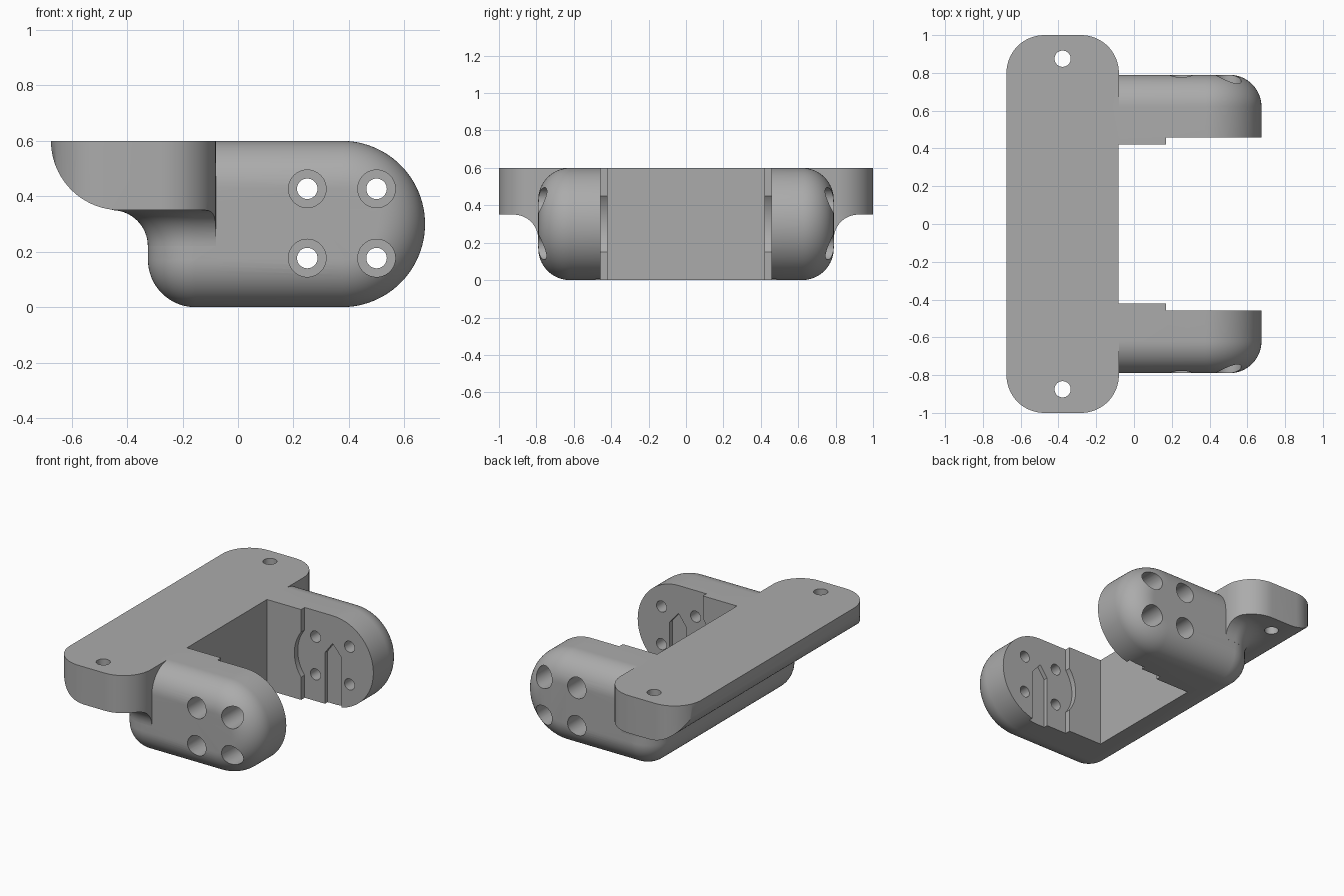
import bpy, bmesh
from math import pi, sin, cos

cube = bpy.data.objects.get("Cube")
if cube:
    bpy.data.objects.remove(cube, do_unlink=True)

grey = bpy.data.materials.new("plain grey")
grey.use_nodes = True
grey.diffuse_color = (0.41, 0.41, 0.41, 1)
grey.node_tree.nodes["Principled BSDF"].inputs["Base Color"].default_value = grey.diffuse_color


def arc(cx, cy, r, start, end, n=16):
    """Points on an arc, angles in quarter turns."""
    step = (end - start) / n
    return [(cx + r * cos((start + i * step) * pi / 2),
             cy + r * sin((start + i * step) * pi / 2)) for i in range(n + 1)]


def rounded_rect(x0, x1, y0, y1, r):
    return (arc(x1 - r, y1 - r, r, 0, 1) + arc(x0 + r, y1 - r, r, 1, 2)
            + arc(x0 + r, y0 + r, r, 2, 3) + arc(x1 - r, y0 + r, r, 3, 4))


def loft(name, rings, axis):
    """Skin rings of (outline, height) stacked along the y or z axis."""
    bm = bmesh.new()
    loops = []
    for outline, h in rings:
        loops.append([bm.verts.new((a, h, b) if axis == "y" else (a, b, h)) for a, b in outline])
    n = len(loops[0])
    for low, high in zip(loops, loops[1:]):
        for i in range(n):
            j = (i + 1) % n
            bm.faces.new((low[i], low[j], high[j], high[i]))
    bm.faces.new(loops[0][::-1])
    bm.faces.new(loops[-1])
    bmesh.ops.remove_doubles(bm, verts=bm.verts, dist=0.00005)
    bmesh.ops.recalc_face_normals(bm, faces=bm.faces)
    mesh = bpy.data.meshes.new(name)
    bm.to_mesh(mesh)
    bm.free()
    mesh.materials.append(grey)
    obj = bpy.data.objects.new(name, mesh)
    bpy.context.collection.objects.link(obj)
    return obj


def prism(name, outline, h0, h1, axis):
    return loft(name, [(outline, h0), (outline, h1)], axis)


def combine(target, tool, operation):
    mod = target.modifiers.new("join", "BOOLEAN")
    mod.operation, mod.object, mod.solver = operation, tool, "EXACT"
    bpy.context.view_layer.objects.active = target
    bpy.ops.object.modifier_apply(modifier=mod.name)
    bpy.data.objects.remove(tool, do_unlink=True)


BACK, FLANGE_BACK, FLANGE_FRONT, END = -0.325, -0.675, -0.08, 0.675
HALF, TOP, ROUND, COVE = 0.79, 0.6, 0.17, 0.13


# Body: side outline with round nose, its outer edges rolled over
def side_outline(inset):
    r, c = TOP / 2 - inset, ROUND - inset + 0.001
    x, lo, hi = BACK + inset, inset, TOP - inset
    return (arc(END - TOP / 2, TOP / 2, r, -1, 1, 48)
            + arc(x + c, hi - c, c, 1, 2) + arc(x + c, lo + c, c, 2, 3))


edge = [(ROUND * (1 - cos(i * pi / 32)), HALF - ROUND * (1 - sin(i * pi / 32)))
        for i in range(17)]
rings = [(side_outline(ROUND - ROUND * sin(i * pi / 32)),
          -HALF + ROUND * (1 - cos(i * pi / 32))) for i in range(17)]
rings += [(outline, -y) for outline, y in reversed(rings)]
bracket = loft("yoke_bracket", rings, "y")

# Mounting flange: curved underside trimmed to a rounded plan
plan = rounded_rect(FLANGE_BACK, FLANGE_FRONT, -1, 1, 0.2)
under = arc(FLANGE_BACK + 0.25, TOP, 0.25, 2, 3, 24) + [(0.1, 0.35), (0.1, TOP)]
flange = prism("flange", under, -1.1, 1.1, "y")
combine(flange, prism("flange_plan", plan, 0, 1, "z"), "INTERSECT")


# Cove between the flange underside and the body
def cove_outline(d):
    return rounded_rect(BACK - d, 0.2, -HALF - d, HALF + d, ROUND + d)


z0 = 0.35 - COVE
steps = [(cove_outline(-0.03), z0)]
steps += [(cove_outline(0.0005 + COVE * (1 - cos(i * pi / 32))), z0 + COVE * sin(i * pi / 32))
          for i in range(17)]
steps.append((cove_outline(COVE), 0.38))
cove = loft("cove", steps, "z")
combine(cove, prism("cove_plan", plan, 0, 1, "z"), "INTERSECT")
combine(flange, cove, "UNION")
combine(bracket, flange, "UNION")


def cut(outline, h0, h1, axis):
    combine(bracket, prism("cutter", outline, h0, h1, axis), "DIFFERENCE")


def box(x0, x1, y0, y1):
    return [(x0, y0), (x1, y0), (x1, y1), (x0, y1)]


# Opening between the arms, stepped wider towards the nose
cut(box(FLANGE_FRONT - 0.001, 1, -0.42, 0.42), -1, 1, "z")
cut(box(0.17, 1, -0.457, 0.457), -1, 1, "z")

# Round recess and pointed channel on the inner faces
cut(arc(0.37, 0.3, 0.25, 0, 4, 64)[:-1], -0.456, 0.456, "y")
cut([(0.32, -0.1), (0.44, -0.1), (0.44, 0.34), (0.375, 0.415), (0.32, 0.34)], -0.485, 0.485, "y")

# Counterbored screw holes through both arms
for x in (0.25, 0.5):
    for z in (0.177, 0.427):
        cut(arc(x, z, 0.037, 0, 4, 32)[:-1], -1.1, 1.1, "y")
        for h0, h1 in ((-1.1, -0.59), (0.59, 1.1)):
            cut(arc(x, z, 0.068, 0, 4, 40)[:-1], h0, h1, "y")

# Mounting holes in the flange
for y in (-0.875, 0.875):
    cut(arc(-0.378, y, 0.043, 0, 4, 32)[:-1], 0.1, 1, "z")

bpy.ops.object.select_all(action="DESELECT")
bracket.select_set(True)
bpy.context.view_layer.objects.active = bracket
bpy.ops.object.shade_smooth_by_angle(angle=pi / 6)
